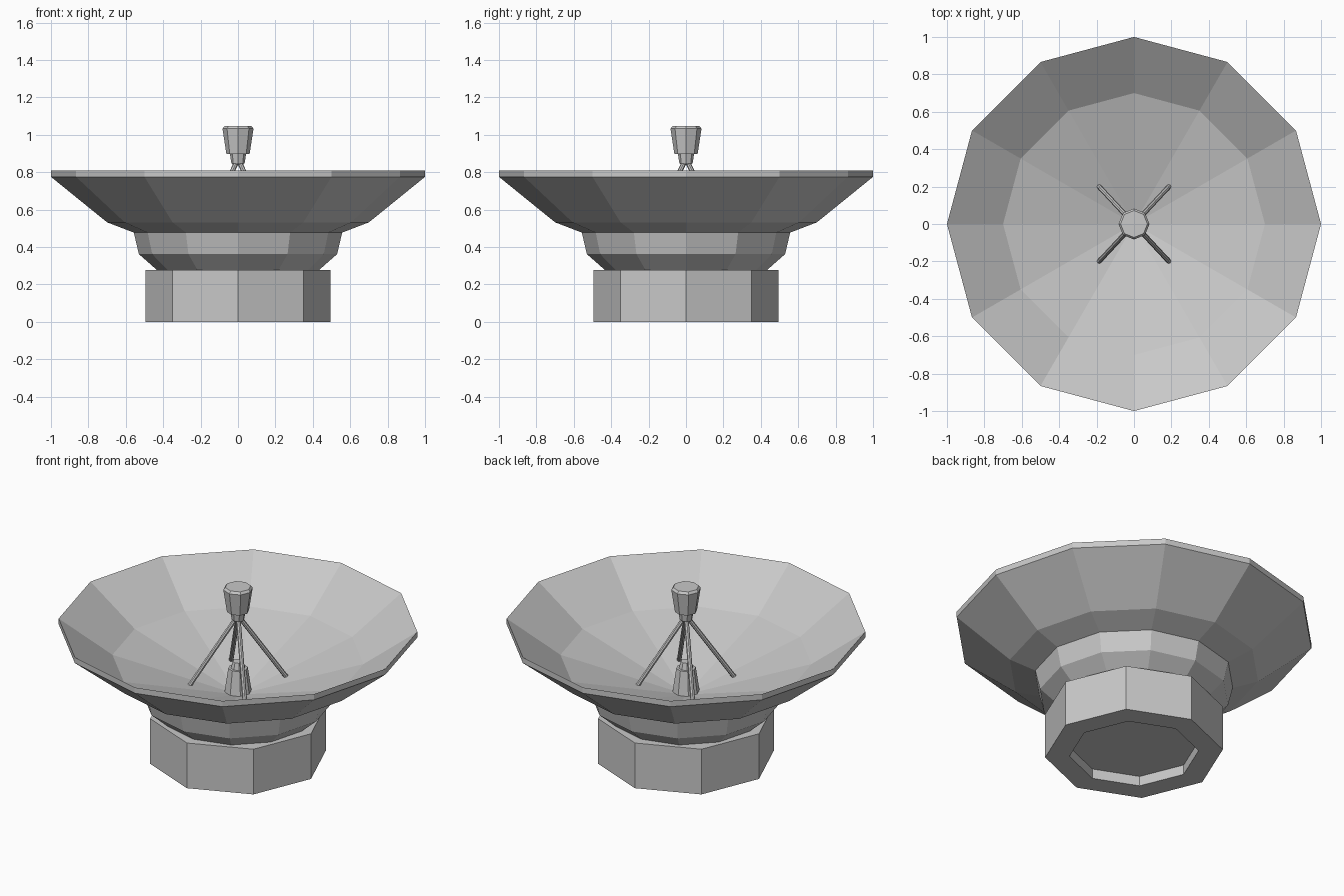
import bpy
import bmesh
from math import sin, cos, pi
from mathutils import Vector

cube = bpy.data.objects.get("Cube")
if cube:
    bpy.data.objects.remove(cube, do_unlink=True)

GREY = (0.58, 0.58, 0.58, 1.0)
metal = bpy.data.materials.new("light grey metal")
metal.use_nodes = True
metal.diffuse_color = GREY
metal.node_tree.nodes["Principled BSDF"].inputs["Base Color"].default_value = GREY


def finish(name, bm):
    """Turn a bmesh into a flat shaded object."""
    bmesh.ops.recalc_face_normals(bm, faces=bm.faces)
    mesh = bpy.data.meshes.new(name)
    bm.to_mesh(mesh)
    bm.free()
    mesh.materials.append(metal)
    obj = bpy.data.objects.new(name, mesh)
    bpy.context.collection.objects.link(obj)
    return obj


def lathe(name, profile, sides):
    """Spin a (radius, height) profile; both ends are capped."""
    bm = bmesh.new()
    rings = []
    for r, z in profile:
        angles = [2 * pi * i / sides for i in range(sides)]
        rings.append([bm.verts.new((r * cos(a), r * sin(a), z)) for a in angles])
    for low, high in zip(rings, rings[1:]):
        for i in range(sides):
            j = (i + 1) % sides
            bm.faces.new((low[i], low[j], high[j], high[i]))
    bm.faces.new(rings[0])
    bm.faces.new(rings[-1])
    # Collapse rings of zero radius into a single pole
    bmesh.ops.remove_doubles(bm, verts=bm.verts, dist=0.0005)
    return finish(name, bm)


def rod(name, start, end, radius, sides=8):
    """Straight rod between two points."""
    start, end = Vector(start), Vector(end)
    axis = end - start
    bm = bmesh.new()
    bmesh.ops.create_cone(bm, cap_ends=True, segments=sides, radius1=radius,
                          radius2=radius, depth=axis.length)
    obj = finish(name, bm)
    obj.location = (start + end) / 2
    obj.rotation_euler = axis.to_track_quat("Z", "Y").to_euler()
    return obj


# Octagonal base with a recess underneath
lathe("base", [(0.36, 0.06), (0.36, 0), (0.495, 0), (0.495, 0.277)], 8)

# Dish and collar: inside from the centre to the rim, then down the outside
lathe("dish_and_collar", [(0, 0.385), (0.7, 0.6), (1, 0.81), (1, 0.775),
                          (0.7, 0.532), (0.557, 0.477), (0.53, 0.362),
                          (0.43, 0.274)], 12)

# Stepped cone at the middle of the dish
lathe("centre_cone", [(0.08, 0.38), (0.055, 0.55), (0.04, 0.55), (0.03, 0.59)], 8)

# Receiver above the dish
lathe("receiver", [(0.03, 0.842), (0.036, 0.85), (0.043, 0.897), (0.062, 0.897),
                   (0.083, 1.033), (0.072, 1.047)], 8)

# Four diagonal struts holding the receiver
for side, x in (("left", 1), ("right", -1)):
    for end, y in (("front", -1), ("back", 1)):
        rod(f"{end}_{side}_strut", (0.193 * x, 0.207 * y, 0.455),
            (0.005 * x, 0.005 * y, 0.86), 0.013)
